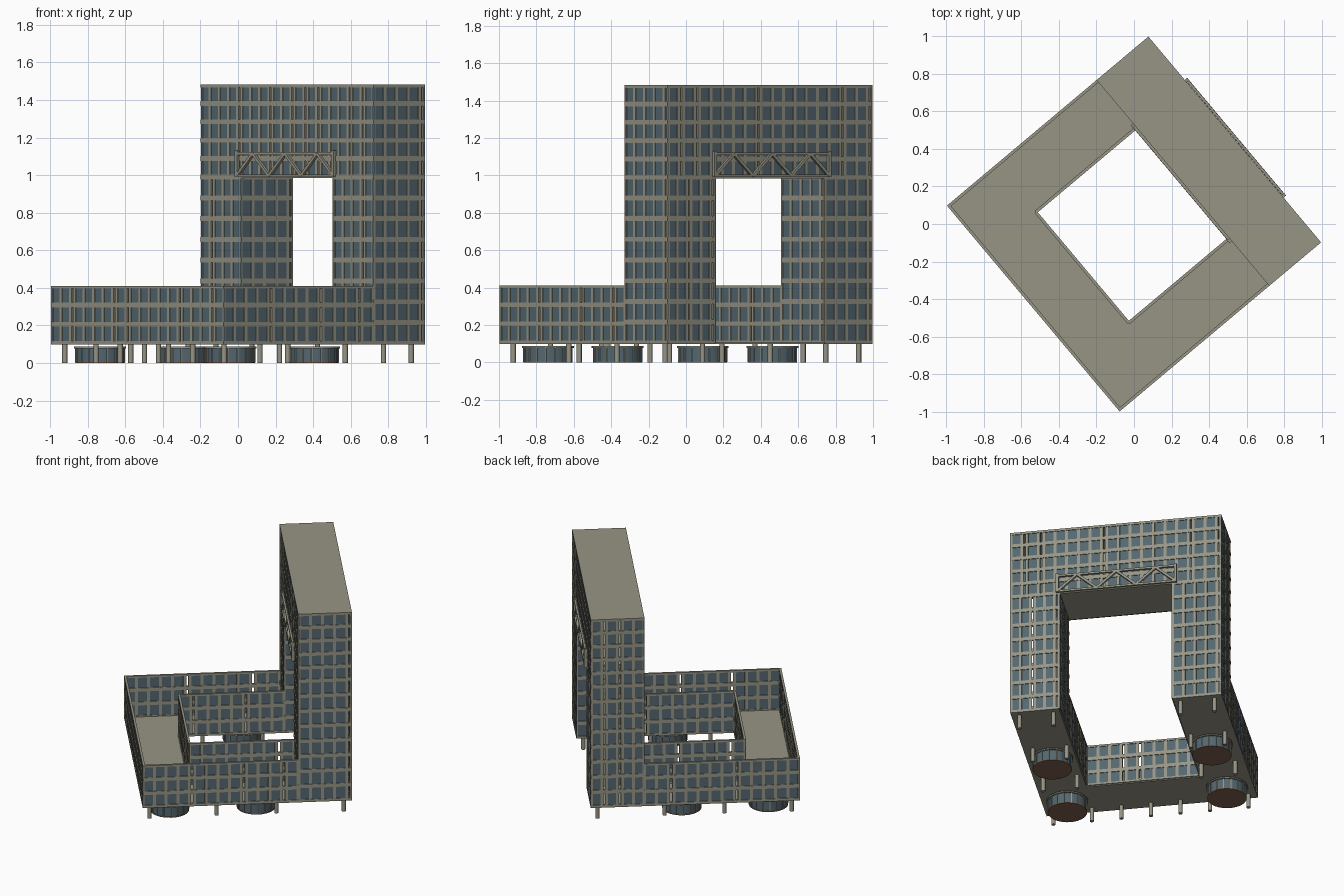
import bpy, bmesh, math, random
from mathutils import Matrix, Vector

if "Cube" in bpy.data.objects:
    bpy.data.objects.remove(bpy.data.objects["Cube"])

TURN = math.radians(40)          # the whole block is turned on its plot
HX, HY = 0.70, 0.715             # outer half sizes
IX, IY = 0.36, 0.385             # courtyard half sizes
TX = 0.34                        # courtyard face of the tower
Z0, ZW, ZG, ZT = 0.105, 0.41, 0.99, 1.48   # base, wing top, gap top, roof


def material(name, rgb):
    m = bpy.data.materials.new(name)
    m.diffuse_color = (*rgb, 1)
    m.use_nodes = True
    m.node_tree.nodes["Principled BSDF"].inputs["Base Color"].default_value = m.diffuse_color
    return m


MATS = [material("concrete", (0.31, 0.30, 0.235)),
        material("blue_grey_glass", (0.088, 0.135, 0.16)),
        material("dark_brown_base", (0.22, 0.125, 0.08))]


def finish(bm, name, smooth=False):
    mesh = bpy.data.meshes.new(name)
    bm.to_mesh(mesh)
    bm.free()
    for m in MATS:
        mesh.materials.append(m)
    ob = bpy.data.objects.new(name, mesh)
    ob.rotation_euler.z = TURN
    bpy.context.collection.objects.link(ob)
    if smooth:
        bpy.context.view_layer.objects.active = ob
        ob.select_set(True)
        bpy.ops.object.shade_smooth_by_angle(angle=math.radians(35))
        ob.select_set(False)
    return ob


def paint(verts, mat):
    for f in {f for v in verts for f in v.link_faces}:
        f.material_index = mat


def box(bm, lo, hi, mat=0):
    lo, hi = Vector(lo), Vector(hi)
    m = Matrix.Translation((lo + hi) / 2) @ Matrix.Diagonal((*(hi - lo), 1))
    paint(bmesh.ops.create_cube(bm, size=1, matrix=m)["verts"], mat)


def cylinder(bm, x, y, z0, z1, r, sides, mat=0):
    m = Matrix.Translation((x, y, (z0 + z1) / 2))
    g = bmesh.ops.create_cone(bm, cap_ends=True, segments=sides, radius1=r,
                              radius2=r, depth=z1 - z0, matrix=m)
    paint(g["verts"], mat)


def wall(name, axis, at, a0, a1, z0, z1, floors, seed):
    """Window wall on the plane axis = at, running from a0 to a1."""
    rng = random.Random(seed)
    bm = bmesh.new()

    def slab(s0, s1, zz0, zz1, t, mat=0):
        if axis == "x":
            box(bm, (at - t, s0, zz0), (at + t, s1, zz1), mat)
        else:
            box(bm, (s0, at - t, zz0), (s1, at + t, zz1), mat)

    # floor bands
    step = (z1 - z0) / floors
    for i in range(floors + 1):
        z = z0 + i * step
        slab(a0, a1, max(z - 0.013, z0), min(z + 0.013, z1), 0.008)
    # window columns, with some narrow ones left open
    cols = []
    for i in range(max(3, round((a1 - a0) / 0.088))):
        cols.append((1.0, True))
        if rng.random() < 0.28:
            cols.append((0.42, False))
    unit = (a1 - a0) / sum(w for w, _ in cols)
    s = a0
    for w, glazed in cols:
        e = s + w * unit
        if glazed:
            slab(s, e, z0 + 0.002, z1 - 0.002, 0.003, 1)
        slab(max(s - 0.010, a0), min(s + 0.010, a1), z0, z1, 0.0065)
        s = e
    slab(a1 - 0.010, a1, z0, z1, 0.0065)
    finish(bm, name)


E = 0.008                         # keeps wall faces flush with the outline
# low wings, open at the top
wall("wing_outer_wall", "x", -HX + E, -HY, HY, Z0, ZW, 3, 1)
wall("wing_court_wall", "x", -IX, -IY, IY, Z0, ZW, 3, 2)
for sgn, side in ((-1, "front"), (1, "back")):
    k = 10 if sgn < 0 else 20
    wall(side + "_wing_outer_wall", "y", sgn * (HY - E), -HX, TX, Z0, ZW, 3, k)
    wall(side + "_wing_court_wall", "y", sgn * IY, -IX, TX, Z0, ZW, 3, k + 1)
    # tower legs
    lo, hi = sorted((sgn * IY, sgn * HY))
    wall(side + "_leg_end_wall", "y", sgn * (HY - E), TX, HX, Z0, ZG, 8, k + 2)
    wall(side + "_leg_gap_wall", "y", sgn * IY, TX, HX, Z0, ZG, 8, k + 3)
    wall(side + "_leg_court_wall", "x", TX + E, lo, hi, Z0, ZG, 8, k + 4)
    wall(side + "_leg_outer_wall", "x", HX - E, lo, hi, Z0, ZG, 8, k + 5)
    # tower bridge ends
    wall(side + "_bridge_end_wall", "y", sgn * (HY - E), TX, HX, ZG, ZT, 5, k + 2)
wall("bridge_court_wall", "x", TX + E, -HY, HY, ZG, ZT, 5, 31)
wall("bridge_outer_wall", "x", HX - E, -HY, HY, ZG, ZT, 5, 32)

# floor plates and roof
bm = bmesh.new()
box(bm, (-HX, -HY, Z0 - 0.006), (-IX, HY, Z0 + 0.004))
for sgn in (-1, 1):
    lo, hi = sorted((sgn * IY, sgn * HY))
    box(bm, (-IX, lo, Z0 - 0.006), (HX, hi, Z0 + 0.004))
finish(bm, "wing_floor")
bm = bmesh.new()
box(bm, (TX, -HY, ZT - 0.006), (HX, HY, ZT + 0.003))
finish(bm, "tower_roof")
bm = bmesh.new()
box(bm, (TX, -IY, ZG - 0.006), (HX, IY, ZG + 0.004))
finish(bm, "bridge_underside")


def bar(bm, x, p, q, w=0.007):
    """Square bar between two (y, z) points on the plane x."""
    a, b = Vector((x, *p)), Vector((x, *q))
    rot = (b - a).to_track_quat("Z", "X").to_matrix().to_4x4()
    m = (Matrix.Translation((a + b) / 2) @ rot
         @ Matrix.Diagonal((2 * w, 2 * w, (b - a).length, 1)))
    bmesh.ops.create_cube(bm, size=1, matrix=m)


# trusses on both faces above the gap
for name, x in (("court_truss", TX - 0.007), ("outer_truss", HX + 0.009)):
    bm = bmesh.new()
    y0, y1, zb, zt = -0.395, 0.405, ZG + 0.007, 1.115
    for z in (zb, zt):
        bar(bm, x, (y0, z), (y1, z))
    for y in (y0, y1):
        bar(bm, x, (y, ZG), (y, 1.13), 0.009)
    d = (y1 - y0) / 6
    for i in range(6):
        p, q = (zb, zt) if i % 2 == 0 else (zt, zb)
        bar(bm, x, (y0 + i * d, p), (y0 + (i + 1) * d, q), 0.008)
    finish(bm, name)

# thin supporting columns
spots = [(-0.65, y) for y in (-0.66, -0.40, -0.20, 0, 0.20, 0.40, 0.66)]
for sgn in (-1, 1):
    spots += [(0.65, sgn * 0.66), (0.65, sgn * 0.43)]
    spots += [(x, sgn * y) for x in (-0.2, 0.2) for y in (0.65, 0.42)]
bm = bmesh.new()
for x, y in spots:
    cylinder(bm, x, y, 0, Z0, 0.014, 12)
finish(bm, "support_columns", True)

# round glazed lobbies under the wings
for n, (x, y) in enumerate(((0.075, -0.54), (0.075, 0.54), (-0.505, -0.54), (-0.505, 0.54))):
    bm = bmesh.new()
    cylinder(bm, x, y, 0.004, 0.08, 0.128, 32, 1)
    cylinder(bm, x, y, 0, 0.006, 0.131, 32, 2)
    cylinder(bm, x, y, 0.078, 0.087, 0.139, 32, 0)
    for i in range(16):
        a = math.tau * i / 16
        cylinder(bm, x + 0.129 * math.cos(a), y + 0.129 * math.sin(a), 0.002, 0.08, 0.004, 6)
    finish(bm, "round_lobby_%d" % (n + 1), True)
